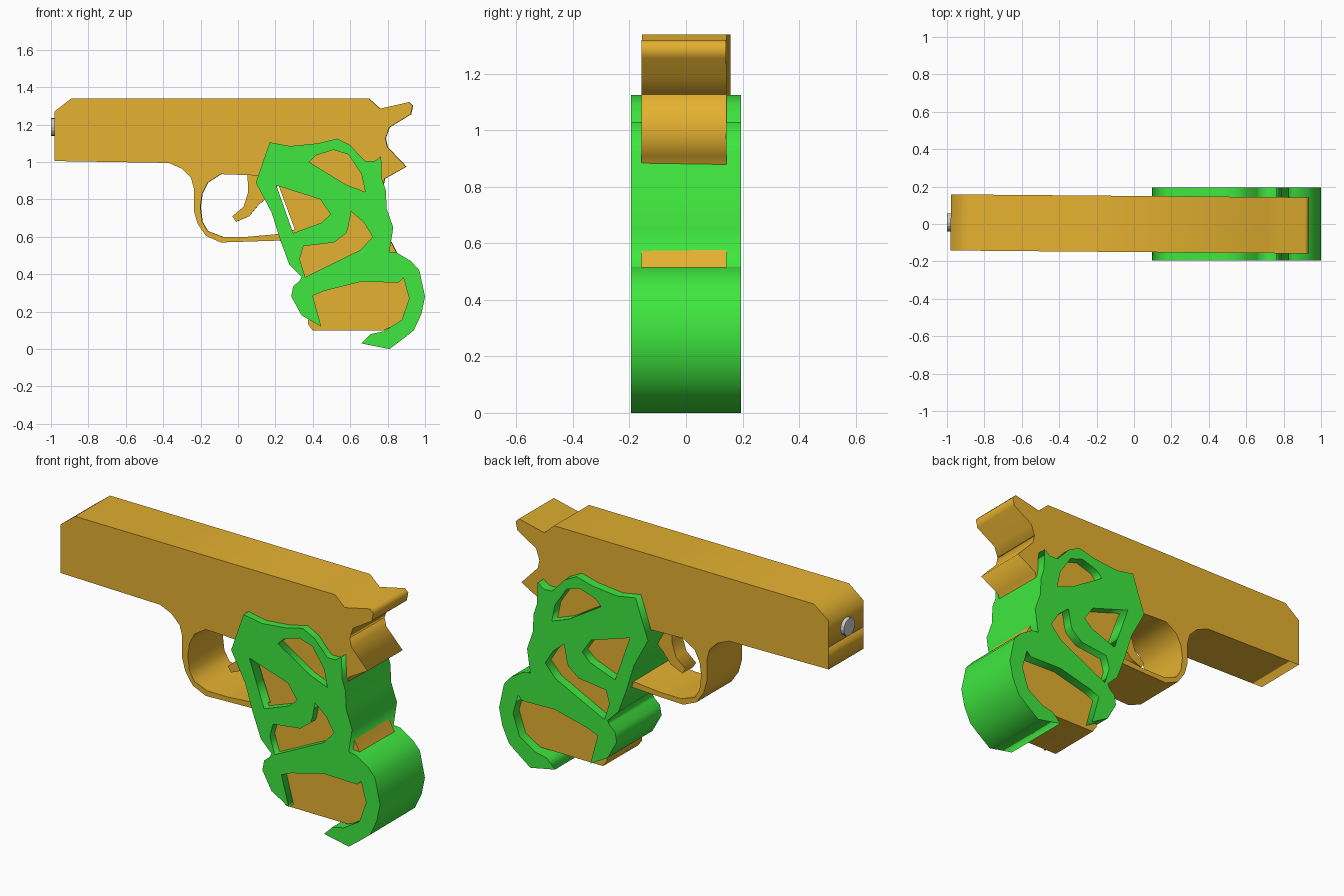
import bpy
from math import pi

YAW = -0.0085   # the body sits very slightly turned inside the wrap


def material(name, rgb):
    m = bpy.data.materials.new(name)
    m.diffuse_color = (*rgb, 1)
    return m


def plate(name, loops, half, mat, yaw=0.0):
    """Extrude x-z outlines (first is the outside, the rest holes) along y."""
    cu = bpy.data.curves.new(name, 'CURVE')
    cu.dimensions = '2D'
    cu.fill_mode = 'BOTH'
    cu.extrude = half
    for pts in loops:
        sp = cu.splines.new('POLY')
        sp.points.add(len(pts) - 1)
        for p, (x, z) in zip(sp.points, pts):
            p.co = (x, z, 0, 1)
        sp.use_cyclic_u = True
    ob = bpy.data.objects.new(name, cu)
    bpy.context.collection.objects.link(ob)
    ob.rotation_euler = (pi / 2, 0, yaw)
    bpy.ops.object.select_all(action='DESELECT')
    bpy.context.view_layer.objects.active = ob
    ob.select_set(True)
    bpy.ops.object.convert(target='MESH')
    ob = bpy.context.object
    ob.name = name
    ob.data.materials.clear()
    ob.data.materials.append(mat)
    return ob


orange = material("orange", (0.78, 0.44, 0.03))
green = material("green", (0.05, 0.80, 0.05))

# upper slide with rear spur
plate("slide", [[(-.98, 1.126), (-.98, 1.27), (-.89, 1.34), (.70, 1.34),
                 (.76, 1.285), (.915, 1.32), (.935, 1.30), (.925, 1.255),
                 (.81, 1.185), (.79, 1.126)]], .15, orange, YAW)

# lower frame, guard loop and grip
frame = [(-.98, 1.005), (-.98, 1.126), (.79, 1.126), (.80, 1.08), (.90, .975),
         (.785, .91), (.76, .78), (.79, .63), (.85, .515), (.93, .36),
         (.93, .25), (.885, .15), (.78, .10), (.40, .10), (.375, .135),
         (.39, .30), (.30, .55), (.22, .58), (-.09, .57), (-.17, .605),
         (-.215, .67), (-.235, .74), (-.235, .86), (-.25, .915), (-.30, .965),
         (-.37, .995)]
opening = [(-.09, .935), (-.16, .89), (-.19, .83), (-.20, .76), (-.19, .68),
           (-.16, .63), (-.08, .60), (.05, .60), (.22, .615), (.305, .64),
           (.22, .87), (.19, .925)]
plate("frame", [frame, opening], .15, orange, YAW)

# curved trigger, thinner than the frame
plate("trigger", [[(.05, .95), (.055, .84), (.03, .76), (-.03, .71), (-.01, .68),
                   (.06, .71), (.11, .77), (.155, .81), (.21, .87), (.19, .95)]],
      .045, orange, YAW)

# open grip wrap
wrap = [(.17, 1.105), (.28, 1.085), (.43, 1.10), (.53, 1.125), (.60, 1.09),
        (.655, 1.03), (.68, 1.005), (.73, 1.005), (.765, 1.03), (.77, .91),
        (.79, .85), (.795, .75), (.83, .65), (.81, .52), (.85, .515),
        (.925, .47), (.97, .42), (1.0, .28), (.98, .185), (.94, .10),
        (.89, .06), (.81, 0), (.66, .03), (.71, .08), (.78, .095),
        (.875, .155), (.915, .27), (.885, .38), (.86, .355), (.66, .36),
        (.46, .31), (.40, .285), (.445, .12), (.34, .18), (.285, .28),
        (.295, .335), (.33, .365), (.34, .385), (.275, .45), (.225, .585),
        (.18, .73), (.095, .89)]
top_window = [(.38, 1.0), (.415, 1.035), (.51, 1.065), (.59, 1.04), (.66, .935),
              (.68, .84), (.575, .88)]
mid_window = [(.205, .875), (.44, .80), (.495, .72), (.445, .675), (.295, .62)]
low_window = [(.35, .55), (.515, .57), (.58, .62), (.59, .655), (.605, .735),
              (.67, .68), (.72, .60), (.655, .53), (.36, .385), (.33, .48)]
plate("grip_wrap", [wrap, top_window, mid_window, low_window], .195, green)

# muzzle stub
bpy.ops.mesh.primitive_cylinder_add(vertices=16, radius=.048, depth=.06,
                                    location=(-.97, .009, 1.187),
                                    rotation=(0, pi / 2, 0))
bpy.context.object.name = "muzzle"
